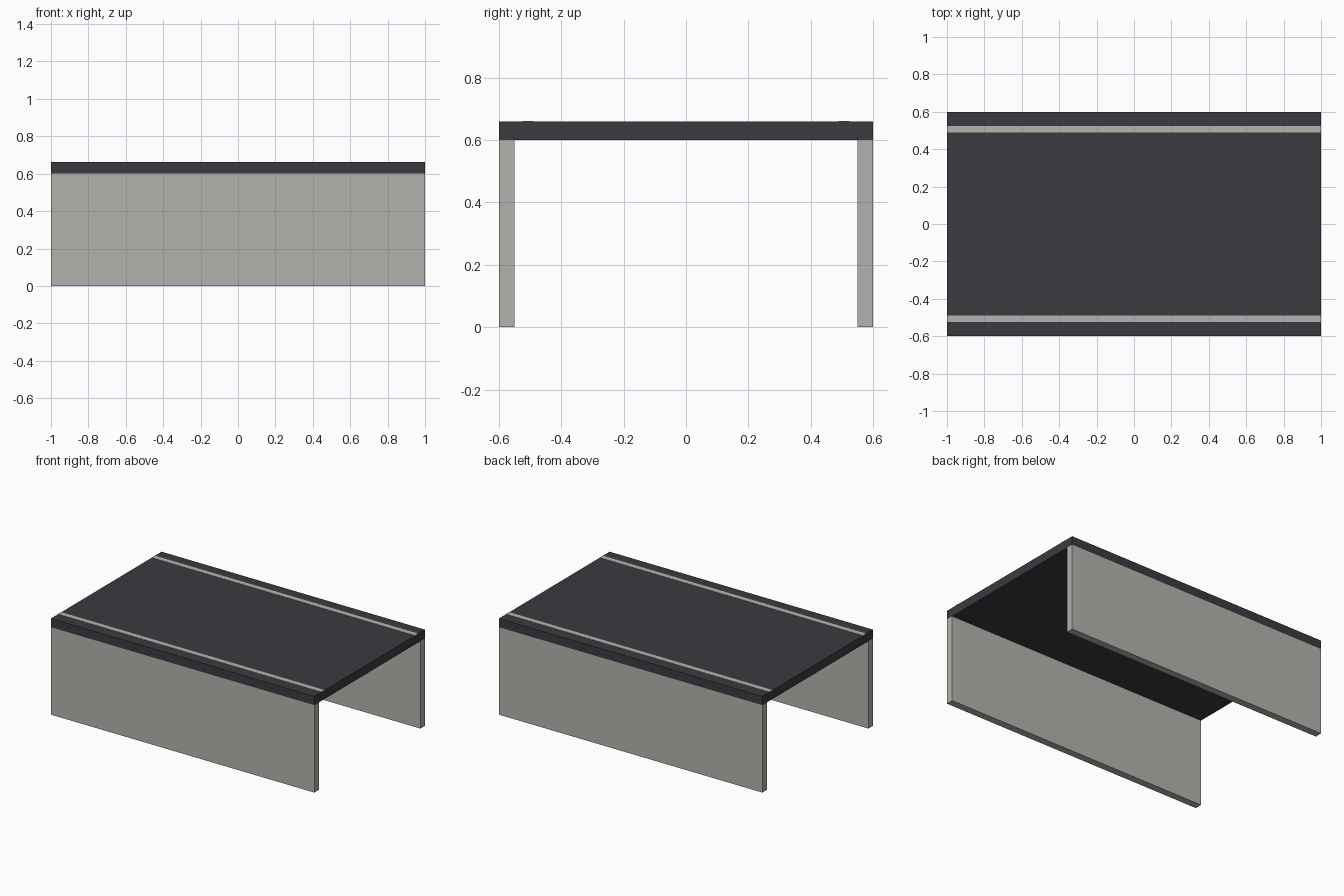
import bpy

cube = bpy.data.objects.get("Cube")
if cube:
    bpy.data.objects.remove(cube, do_unlink=True)


def material(name, rgb):
    mat = bpy.data.materials.new(name)
    mat.use_nodes = True
    colour = (*rgb, 1.0)
    mat.diffuse_color = colour
    mat.node_tree.nodes["Principled BSDF"].inputs["Base Color"].default_value = colour
    return mat


def box(name, low, high, mat):
    size = [b - a for a, b in zip(low, high)]
    centre = [(a + b) / 2 for a, b in zip(low, high)]
    bpy.ops.mesh.primitive_cube_add(size=1, location=centre)
    obj = bpy.context.object
    obj.name = name
    obj.scale = size
    bpy.ops.object.transform_apply(location=False, rotation=False, scale=True)
    obj.data.materials.append(mat)
    return obj


concrete = material("warm grey concrete", (0.46, 0.45, 0.42))
asphalt = material("dark asphalt", (0.045, 0.042, 0.051))

WALL_TOP, DECK_TOP = 0.60, 0.66

# Deck slab
box("deck", (-1, -0.6, WALL_TOP), (1, 0.6, DECK_TOP), asphalt)

# Side walls and edge lines, one pair on each side
for side, sign in (("front", -1), ("back", 1)):
    inner, outer = sorted((sign * 0.55, sign * 0.6))
    box(side + "_wall", (-1, inner, 0), (1, outer, WALL_TOP), concrete)
    inner, outer = sorted((sign * 0.49, sign * 0.525))
    box(side + "_edge_line", (-1, inner, DECK_TOP - 0.001), (1, outer, DECK_TOP + 0.002), concrete)
